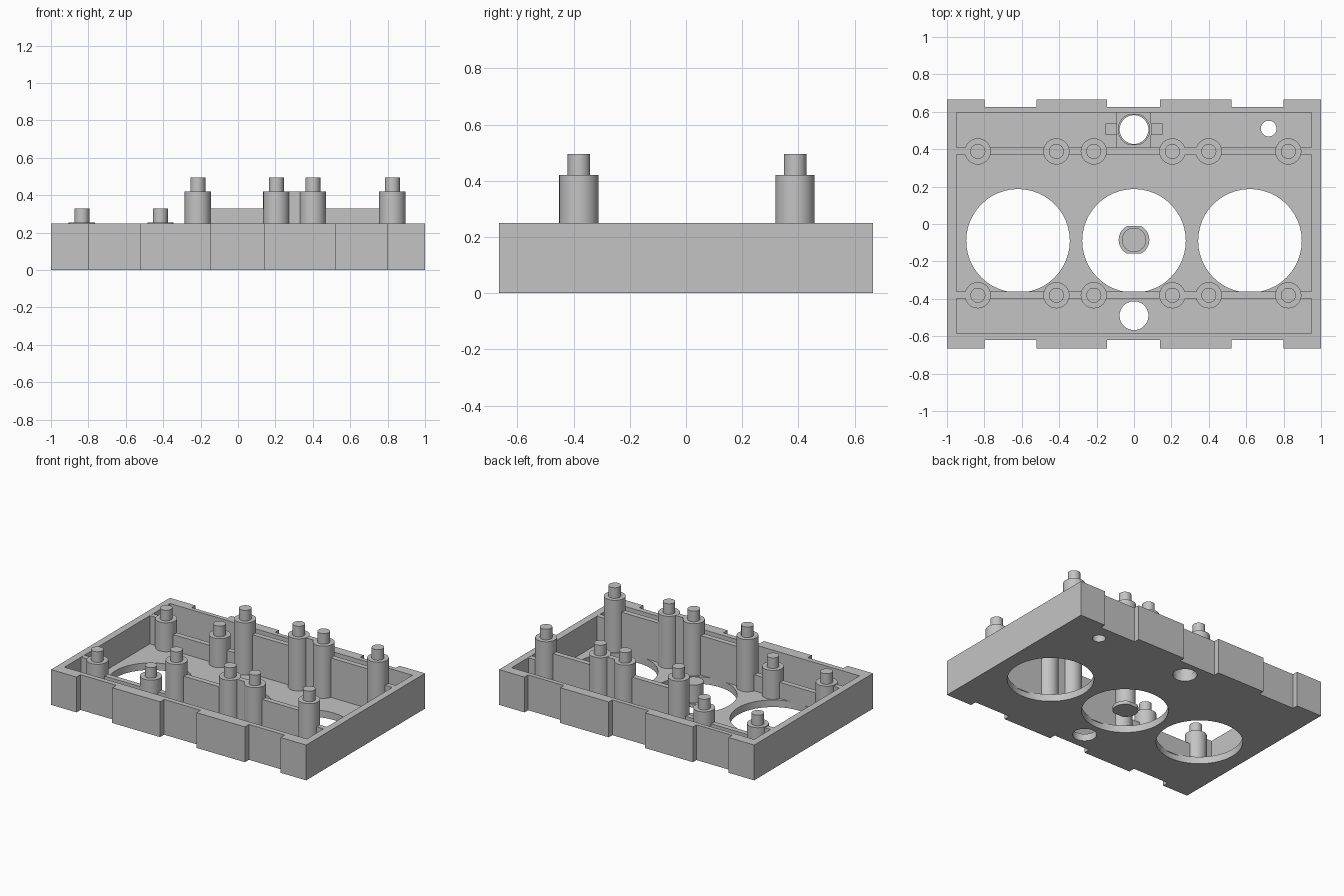
import bpy, bmesh, math

old = bpy.data.objects.get("Cube")
if old:
    bpy.data.objects.remove(old, do_unlink=True)

grey = bpy.data.materials.new("plain grey")
grey.use_nodes = True
COLOUR = (0.55, 0.55, 0.55, 1)
grey.diffuse_color = COLOUR
grey.node_tree.nodes["Principled BSDF"].inputs["Base Color"].default_value = COLOUR

H = 0.25        # tray rim height
FLOOR = 0.05    # floor thickness


def prism(name, pts, z0, z1):
    """Extrude a flat outline from z0 to z1."""
    bm = bmesh.new()
    face = bm.faces.new([bm.verts.new((x, y, z0)) for x, y in pts])
    ext = bmesh.ops.extrude_face_region(bm, geom=[face])
    top = [g for g in ext["geom"] if isinstance(g, bmesh.types.BMVert)]
    bmesh.ops.translate(bm, verts=top, vec=(0, 0, z1 - z0))
    bmesh.ops.recalc_face_normals(bm, faces=bm.faces)
    mesh = bpy.data.meshes.new(name)
    bm.to_mesh(mesh)
    bm.free()
    mesh.materials.append(grey)
    ob = bpy.data.objects.new(name, mesh)
    bpy.context.collection.objects.link(ob)
    return ob


def box(name, x0, x1, y0, y1, z0, z1):
    return prism(name, [(x0, y0), (x1, y0), (x1, y1), (x0, y1)], z0, z1)


def circle(x, y, r, n=48, flat=1.0):
    """Circle outline; flat below 1 clips its front and back."""
    angles = [2 * math.pi * i / n for i in range(n)]
    return [(x + r * math.cos(a), y + r * max(-flat, min(flat, math.sin(a))))
            for a in angles]


def cylinder(name, x, y, r, z0, z1, n=32):
    ob = prism(name, circle(x, y, r, n), z0, z1)
    smooth(ob)
    return ob


def smooth(ob):
    bpy.ops.object.select_all(action="DESELECT")
    bpy.context.view_layer.objects.active = ob
    ob.select_set(True)
    bpy.ops.object.shade_smooth_by_angle(angle=math.radians(30))


def cut(ob, cutters):
    bpy.context.view_layer.objects.active = ob
    for c in cutters:
        mod = ob.modifiers.new("cut", "BOOLEAN")
        mod.operation = "DIFFERENCE"
        mod.solver = "EXACT"
        mod.object = c
        bpy.ops.object.modifier_apply(modifier=mod.name)
        bpy.data.objects.remove(c, do_unlink=True)


# Tray outline with three notches along the front and back
NOTCHES = [(-0.8, -0.52), (-0.145, 0.14), (0.52, 0.8)]
front, back = [(-1, -0.665)], [(-1, 0.665)]
for a, b in NOTCHES:
    front += [(a, -0.665), (a, -0.62), (b, -0.62), (b, -0.665)]
    back += [(a, 0.665), (a, 0.625), (b, 0.625), (b, 0.665)]
front.append((1, -0.665))
back.append((1, 0.665))
tray = prism("tray", front + back[::-1], 0, H)

# Hollow interior and floor holes
HOLES = [(-0.62, -0.09, 0.277), (0, -0.09, 0.277), (0.62, -0.09, 0.277),
         (0, 0.505, 0.077), (0, -0.49, 0.077), (0.72, 0.51, 0.042)]
cutters = [box("hollow_cutter", -0.95, 0.95, -0.585, 0.595, FLOOR, 1)]
cutters += [prism("hole_cutter", circle(*h), -0.5, 0.5) for h in HOLES]
cut(tray, cutters)
smooth(tray)

# Two rows of stepped posts joined by dividing walls
LOW, TALL = 0.255, 0.42
POSTS = [(-0.835, LOW), (-0.415, LOW), (-0.215, TALL),
         (0.205, TALL), (0.4, TALL), (0.825, TALL)]
WALLS = [(-0.96, -0.835, H), (-0.835, -0.415, 0.165), (-0.415, -0.215, 0.165),
         (-0.215, 0.205, 0.33), (0.205, 0.4, TALL), (0.4, 0.825, 0.33),
         (0.825, 0.96, H)]
base = FLOOR - 0.01
for row, y in (("front", -0.381), ("back", 0.388)):
    for x, top in POSTS:
        cylinder(row + "_post", x, y, 0.07, base, top)
        cylinder(row + "_pin", x, y, 0.04, top - 0.01, top + 0.075)
    for a, b, top in WALLS:
        box(row + "_divider", a, b, y - 0.017, y + 0.02, base, top - 0.001)

# Loose peg standing in the middle hole
flange = prism("peg_flange", circle(0, -0.085, 0.082, flat=0.9), 0, 0.025)
smooth(flange)
cylinder("peg_stem", 0, -0.085, 0.065, 0.02, 0.15)

# Socket round the rear hole, with a clip on each side
socket = box("socket", -0.095, 0.092, 0.405, 0.6, base, 0.1)
cut(socket, [prism("socket_cutter", circle(0, 0.505, 0.084, flat=0.95), 0, 0.5)])
for s in (-1, 1):
    x0, x1 = sorted((s * 0.09, s * 0.153))
    box("socket_clip", x0, x1, 0.475, 0.537, base, 0.13)
